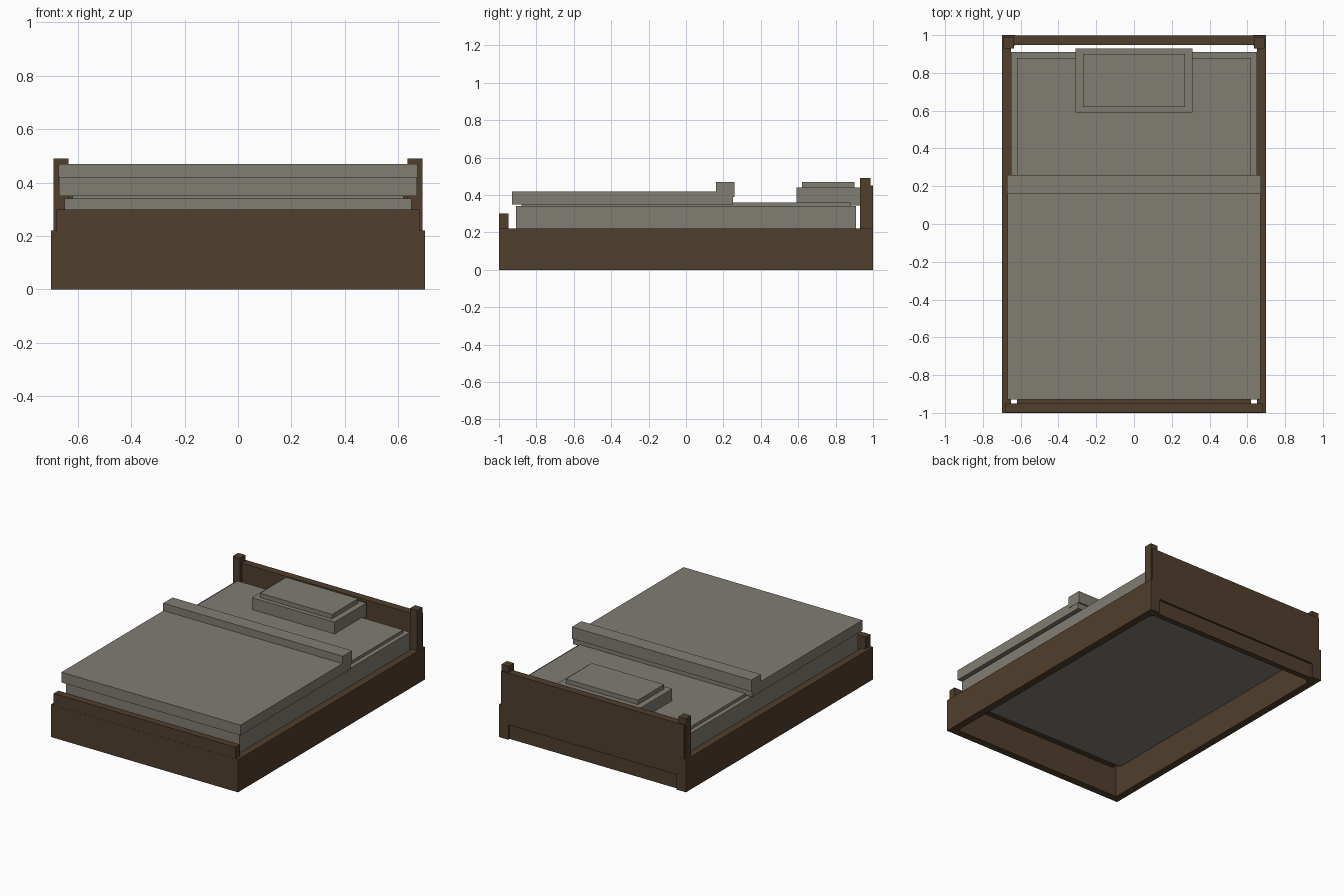
import bpy

if "Cube" in bpy.data.objects:
    bpy.data.objects.remove(bpy.data.objects["Cube"])


def material(name, color):
    m = bpy.data.materials.new(name)
    m.diffuse_color = (*color, 1)
    m.use_nodes = True
    m.node_tree.nodes["Principled BSDF"].inputs["Base Color"].default_value = m.diffuse_color
    return m


WOOD = material("dark_wood", (0.080, 0.050, 0.026))
LINEN = material("grey_linen", (0.215, 0.205, 0.168))


def box(name, x, y, z, mat):
    """Box from (min, max) pairs on each axis."""
    bpy.ops.mesh.primitive_cube_add(size=1, location=[(a + b) / 2 for a, b in (x, y, z)])
    ob = bpy.context.object
    ob.name = name
    ob.scale = [b - a for a, b in (x, y, z)]
    bpy.ops.object.transform_apply(location=False, rotation=False, scale=True)
    ob.data.materials.append(mat)
    return ob


def wide(half):
    return (-half, half)


# Side rails, headboard posts and their feet, mirrored left and right
for side, s in (("left", -1), ("right", 1)):
    def span(a, b):
        return tuple(sorted((s * a, s * b)))
    box(side + "_rail", span(0.65, 0.70), (-1.0, 1.0), (0, 0.22), WOOD)
    box(side + "_head_post", span(0.635, 0.69), (0.93, 0.987), (0, 0.49), WOOD)
    box(side + "_head_foot", span(0.63, 0.65), (0.945, 1.0), (0, 0.11), WOOD)

# Footboard: low rail, raised board, inner ledge
box("foot_rail", wide(0.65), (-1.0, -0.95), (0, 0.22), WOOD)
box("footboard", wide(0.68), (-0.999, -0.95), (0.21, 0.30), WOOD)
box("foot_ledge", wide(0.62), (-0.95, -0.92), (0.20, 0.22), WOOD)

# Headboard: main panel over a recessed lower rail
box("headboard", wide(0.685), (0.947, 0.999), (0.10, 0.45), WOOD)
box("head_rail", wide(0.635), (0.947, 0.985), (0, 0.11), WOOD)

# Mattress with a thin sheet on top
box("mattress", wide(0.65), (-0.91, 0.91), (0.20, 0.34), LINEN)
box("sheet", wide(0.62), (-0.88, 0.88), (0.335, 0.36), LINEN)

# Blanket with a folded edge
box("blanket", wide(0.67), (-0.93, 0.25), (0.35, 0.42), LINEN)
box("blanket_fold", wide(0.672), (0.16, 0.26), (0.39, 0.47), LINEN)

# Stepped pillow
box("pillow", wide(0.31), (0.59, 0.93), (0.345, 0.44), LINEN)
box("pillow_top", wide(0.27), (0.62, 0.90), (0.43, 0.47), LINEN)
